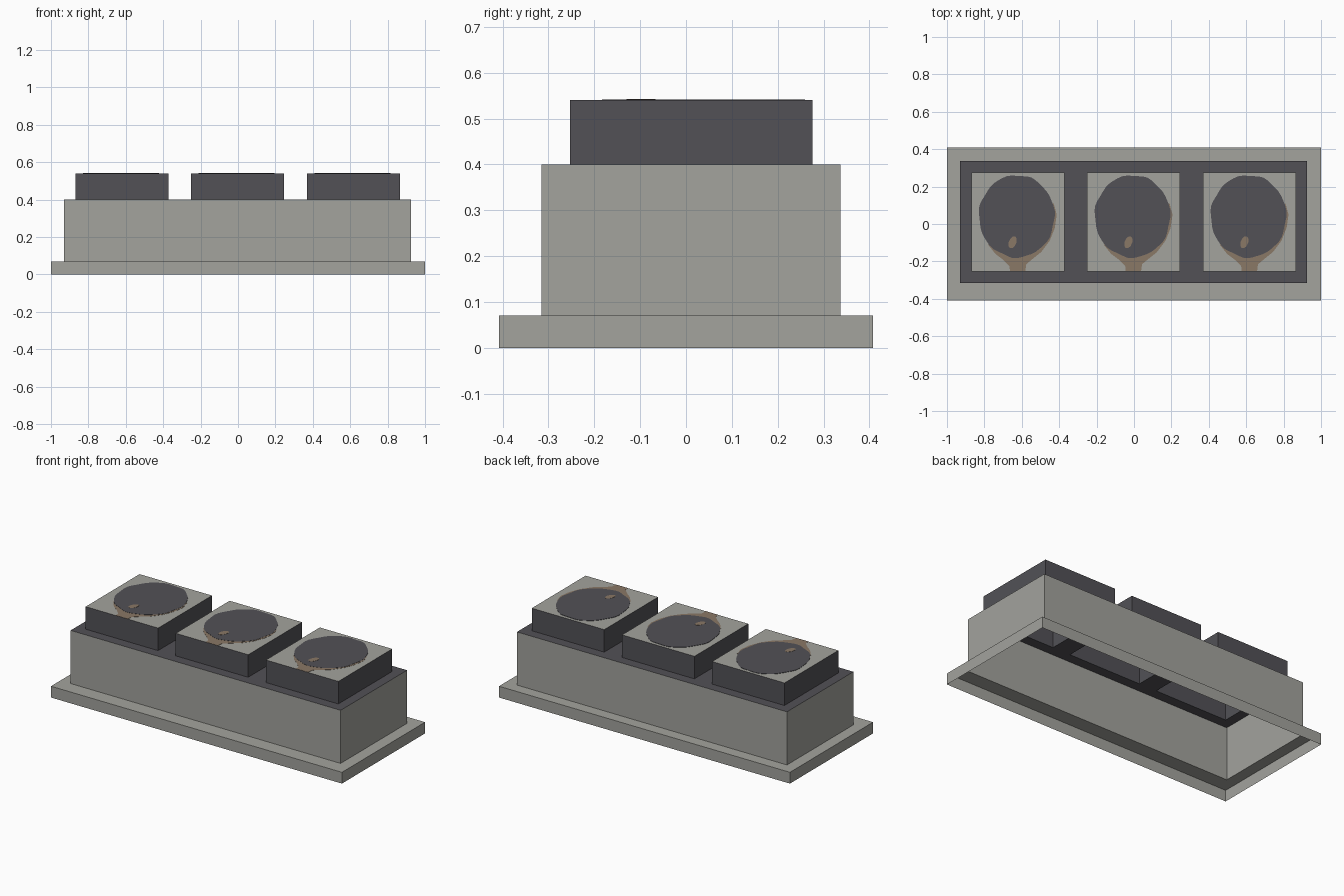
import bpy, bmesh, math

if "Cube" in bpy.data.objects:
    bpy.data.objects.remove(bpy.data.objects["Cube"])


def material(name, rgb):
    m = bpy.data.materials.new(name)
    m.diffuse_color = (*rgb, 1)
    m.use_nodes = True
    m.node_tree.nodes["Principled BSDF"].inputs["Base Color"].default_value = m.diffuse_color
    return m


GREY = material("stone grey", (0.366, 0.366, 0.337))
DARK = material("dark slate", (0.085, 0.083, 0.094))
BROWN = material("stain brown", (0.254, 0.188, 0.133))


def finish(name, bm, mats, recalc=False):
    if recalc:
        bmesh.ops.recalc_face_normals(bm, faces=bm.faces)
    me = bpy.data.meshes.new(name)
    bm.to_mesh(me)
    bm.free()
    for m in mats:
        me.materials.append(m)
    ob = bpy.data.objects.new(name, me)
    bpy.context.collection.objects.link(ob)
    return ob


def ring(bm, x0, x1, y0, y1, z):
    """Rectangular loop, counter-clockwise seen from above."""
    return [bm.verts.new((x, y, z)) for x, y in ((x0, y0), (x1, y0), (x1, y1), (x0, y1))]


def bridge(bm, a, b):
    """Quads from the lower/outer loop a to the upper/inner loop b."""
    for i in range(4):
        j = (i + 1) % 4
        bm.faces.new((a[i], a[j], b[j], b[i]))


def plate(name, outline, z, half, mat):
    """Thin flat plate from a 2D outline, showing on both sides of a sheet."""
    bm = bmesh.new()
    f = bm.faces.new([bm.verts.new((x, y, z - half)) for x, y in outline])
    top = bmesh.ops.extrude_face_region(bm, geom=[f])["geom"]
    for v in top:
        if isinstance(v, bmesh.types.BMVert):
            v.co.z = z + half
    # extrusion removes the start face, so close the underside again
    if not f.is_valid or f not in bm.faces[:]:
        bmesh.ops.holes_fill(bm, edges=[e for e in bm.edges if e.is_boundary])
    return finish(name, bm, [mat], True)


BODY_X, BODY_Y = (-0.93, 0.926), (-0.315, 0.337)
PAD_Y = (-0.253, 0.276)
PAD_CENTRES = (-0.621, -0.002, 0.618)
HALF = 0.249
DECK_Z, PAD_Z = 0.40, 0.54

# Plinth: open skirt with a flat ledge around the body
bm = bmesh.new()
low = ring(bm, -1, 1, -0.408, 0.408, 0)
high = ring(bm, -1, 1, -0.408, 0.408, 0.07)
inner = ring(bm, *BODY_X, *BODY_Y, 0.07)
bridge(bm, low, high)
bridge(bm, high, inner)
finish("plinth", bm, [GREY])

# Body walls, open above and below
bm = bmesh.new()
bridge(bm, ring(bm, *BODY_X, *BODY_Y, 0.07), ring(bm, *BODY_X, *BODY_Y, DECK_Z))
finish("body_walls", bm, [GREY])

# Dark deck with an opening under each pad
bm = bmesh.new()
xs = [BODY_X[0]] + [c + s * HALF for c in PAD_CENTRES for s in (-1, 1)] + [BODY_X[1]]
ys = [BODY_Y[0], *PAD_Y, BODY_Y[1]]
grid = [[bm.verts.new((x, y, DECK_Z)) for y in ys] for x in xs]
for i in range(len(xs) - 1):
    for j in range(3):
        if not (j == 1 and i % 2 == 1):
            bm.faces.new((grid[i][j], grid[i + 1][j], grid[i + 1][j + 1], grid[i][j + 1]))
finish("deck", bm, [DARK])

# Outlines of the painted spot and stain, relative to the pad centre
spot = []
for k in range(48):
    a = 2 * math.pi * k / 48
    w = 1 + 0.012 * math.sin(7 * a) + 0.01 * math.sin(11 * a + 1)
    spot.append((-0.006 + 0.202 * w * math.cos(a), 0.041 + 0.220 * w * math.sin(a)))
stain = [(0.15, 0.10), (0.192, 0.11), (0.208, 0.05), (0.198, -0.02), (0.17, -0.09),
         (0.125, -0.15), (0.075, -0.19), (0.045, -0.215), (0.040, -0.2525),
         (-0.042, -0.2525), (-0.045, -0.225), (-0.08, -0.19), (-0.12, -0.16),
         (-0.16, -0.11), (0.0, -0.05)]
fleck = [(-0.028 + 0.021 * math.cos(a) + 0.008 * math.sin(a), -0.098 + 0.033 * math.sin(a))
         for a in (2 * math.pi * k / 10 for k in range(10))]

# Three pads: dark walls, grey top, painted plates
for n, c in enumerate(PAD_CENTRES, 1):
    bm = bmesh.new()
    foot = ring(bm, c - HALF, c + HALF, *PAD_Y, DECK_Z)
    head = ring(bm, c - HALF, c + HALF, *PAD_Y, PAD_Z)
    bridge(bm, foot, head)
    bm.faces.new(head).material_index = 1
    finish(f"pad_{n}", bm, [DARK, GREY])
    for name, outline, half, mat in (("stain", stain, 0.001, BROWN),
                                     ("dark_spot", spot, 0.002, DARK),
                                     ("fleck", fleck, 0.003, BROWN)):
        plate(f"{name}_{n}", [(c + x, y) for x, y in outline], PAD_Z, half, mat)
